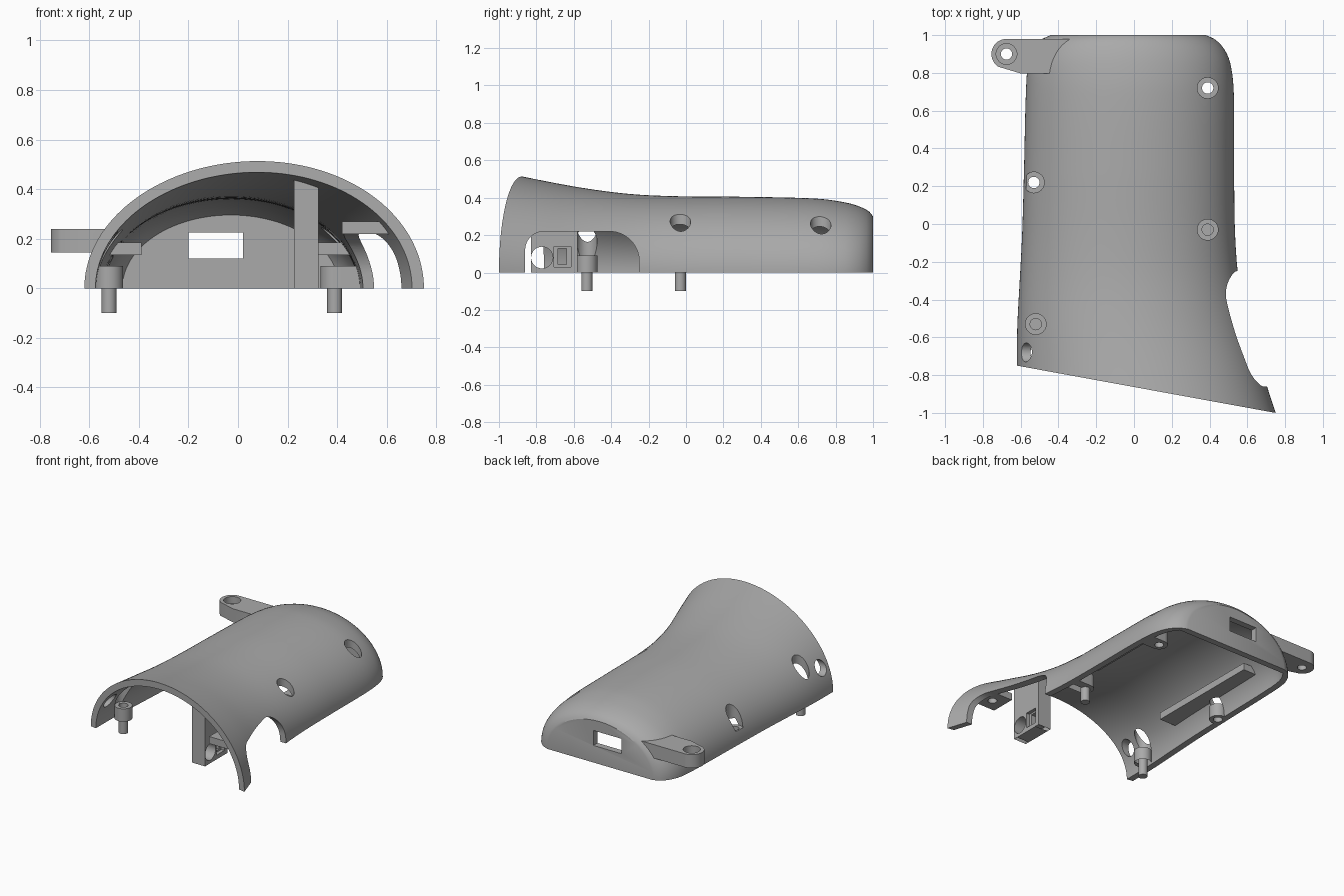
import bpy, bmesh
from math import sin, cos, pi

cube = bpy.data.objects.get("Cube")
if cube:
    bpy.data.objects.remove(cube, do_unlink=True)

grey = bpy.data.materials.new("plain grey")
grey.use_nodes = True
grey.diffuse_color = (0.4, 0.4, 0.4, 1)
grey.node_tree.nodes["Principled BSDF"].inputs["Base Color"].default_value = (0.4, 0.4, 0.4, 1)

# Shell stations: y, -x edge, +x edge, height
STATIONS = [(1, -.44, .38, .30), (.98, -.485, .425, .325), (.93, -.53, .475, .352),
            (.85, -.56, .51, .375), (.7, -.572, .528, .395), (.3, -.582, .53, .405),
            (-.05, -.592, .535, .408), (-.3, -.605, .555, .42), (-.55, -.618, .605, .452),
            (-.8, -.62, .685, .498), (-1, -.62, .75, .54), (-1.2, -.62, .82, .58)]
FRONT = STATIONS[-1][0]
WALL = .045
cutters = []


def make(name, rings):
    """Closed solid from a list of equal rings of points."""
    bm = bmesh.new()
    loops = [[bm.verts.new(p) for p in ring] for ring in rings]
    n = len(loops[0])
    for a, b in zip(loops, loops[1:]):
        for i in range(n):
            j = (i + 1) % n
            bm.faces.new((a[i], a[j], b[j], b[i]))
    bm.faces.new(loops[0])
    bm.faces.new(loops[-1])
    bmesh.ops.recalc_face_normals(bm, faces=bm.faces)
    mesh = bpy.data.meshes.new(name)
    bm.to_mesh(mesh)
    bm.free()
    mesh.materials.append(grey)
    ob = bpy.data.objects.new(name, mesh)
    bpy.context.collection.objects.link(ob)
    return ob


def prism(name, pts, lo, hi, axis="z"):
    place = {"z": lambda u, v, w: (u, v, w), "x": lambda u, v, w: (w, u, v)}[axis]
    return make(name, [[place(u, v, w) for u, v in pts] for w in (lo, hi)])


def rect(u0, u1, v0, v1):
    return [(u0, v0), (u1, v0), (u1, v1), (u0, v1)]


def arc(u, v, r, start=0, end=2 * pi, n=32):
    full = end - start > 6
    steps = n if full else n + 1
    return [(u + r * cos(start + (end - start) * i / n),
             v + r * sin(start + (end - start) * i / n)) for i in range(steps)]


def cutter(*args, **kw):
    ob = prism("cutter", *args, **kw)
    ob.hide_render = True
    cutters.append(ob)
    return ob


def boolean(ob, other, operation="DIFFERENCE"):
    mod = ob.modifiers.new("cut", "BOOLEAN")
    mod.operation = operation
    mod.solver = "EXACT"
    mod.object = other
    bpy.ops.object.select_all(action="DESELECT")
    bpy.context.view_layer.objects.active = ob
    ob.select_set(True)
    bpy.ops.object.modifier_apply(modifier=mod.name)


def slope(i, k):
    a, b = STATIONS[max(i - 1, 0)], STATIONS[min(i + 1, len(STATIONS) - 1)]
    return (b[k] - a[k]) / (b[0] - a[0])


def section(y, k):
    """Smooth interpolation of a station value at y."""
    i = next(i for i in range(len(STATIONS) - 1) if y >= STATIONS[i + 1][0])
    a, b = STATIONS[i], STATIONS[i + 1]
    d = b[0] - a[0]
    t = (y - a[0]) / d
    return ((2*t**3 - 3*t*t + 1) * a[k] + (t**3 - 2*t*t + t) * d * slope(i, k)
            + (3*t*t - 2*t**3) * b[k] + (t**3 - t*t) * d * slope(i + 1, k))


def loft(name, back, inset, skirt):
    rings = []
    steps = 48
    for s in range(steps + 1):
        y = max(FRONT, back - (back - FRONT) * (s / steps) ** 1.5)
        x0, x1 = section(y, 1) + inset, section(y, 2) - inset
        h = section(y, 3) - inset
        ring = [((x0 + x1) / 2 + (x1 - x0) / 2 * cos(a), y, h * sin(a))
                for a in (pi * i / 72 for i in range(73))]
        if skirt:
            ring += [(x0, y, -skirt), (x1, y, -skirt)]
        rings.append(ring)
    return make(name, rings)


# Outer shell with the side ear, hollowed and cut at a slant in front
shell = loft("arched_shell", 1, 0, 0)
core = loft("core", 1, .004, 0)
hollow = loft("hollow", 1 - WALL, WALL, .2)
ear = prism("ear", arc(-.675, .9, .08, pi / 2, pi * 1.32, 20)
            + [(-.6, .797), (-.44, .797), (-.34, .98)], .145, .24)
boolean(shell, ear, "UNION")
boolean(shell, hollow)
cutters += [core, hollow, ear]
slant = cutter([(-1.5, -.589), (-1.5, -2), (1.5, -2), (1.5, -1.137)], -.5, 1)
boolean(shell, slant)

# Arched side opening, rear window, small side hole and ear screw hole
notch = [(-.86, -.1)] + arc(-.76, .12, .1, pi, pi / 2, 12) \
    + arc(-.41, .06, .16, pi / 2, 0, 16) + [(-.25, -.1)]
boolean(shell, cutter(notch, .36, 1, axis="x"))
boolean(shell, cutter(rect(-.2, .02, .9, 1.1), .12, .225))
boolean(shell, cutter(arc(-.68, .18, .05), -.8, -.45, axis="x"))
boolean(shell, cutter(arc(-.675, .9, .03), 0, .5))
boolean(shell, cutter(arc(-.675, .9, .055), .19, .5))

# Inner rails, front shelf and switch bracket
left_rail = prism("left_rail", rect(.325, .55, .03, .66), .135, .185)
right_rail = prism("right_rail", rect(-.58, -.39, -.2, .65), .135, .185)
front_shelf = prism("front_shelf", rect(.42, .68, -.92, -.74), .22, .27)
bracket = prism("switch_bracket", rect(.225, .325, -.83, -.58), 0, .6)
boolean(front_shelf, cutter(arc(.51, -.83, .03), .1, .4))
boolean(bracket, cutter(arc(-.77, .08, .058), .1, .4, axis="x"))
boolean(bracket, cutter(rect(-.705, -.615, .03, .14), .3, .4, axis="x"))
boolean(bracket, cutter(rect(-.685, -.638, .042, .128), .1, .4, axis="x"))
parts = [left_rail, right_rail, front_shelf, bracket]

# Screw posts, each with a wide access hole above and a narrow bore
screws = [(-.53, .22), (-.52, -.53), (.39, .72), (.39, -.03)]
for i, (x, y) in enumerate(screws):
    if x < 0:
        outline = arc(x, y, .057)
    else:
        outline = arc(x, y, .057, pi / 2, pi * 1.5, 20) + [(.52, y - .057), (.52, y + .057)]
    parts.append(prism(f"screw_post_{i + 1}", outline, 0, .09))

for part in parts:
    boolean(part, core, "INTERSECT")
for x, y in screws:
    wide = cutter(arc(x, y, .055), .0905, .8)
    bore = cutter(arc(x, y, .03), -.1, .5)
    for part in [shell] + parts:
        boolean(part, wide)
        boolean(part, bore)

for ob in cutters:
    bpy.data.objects.remove(ob, do_unlink=True)

# Smooth curved faces, keep edges crisp
for ob in [shell] + parts:
    bpy.ops.object.select_all(action="DESELECT")
    bpy.context.view_layer.objects.active = ob
    ob.select_set(True)
    bpy.ops.object.shade_smooth_by_angle(angle=pi / 6)
